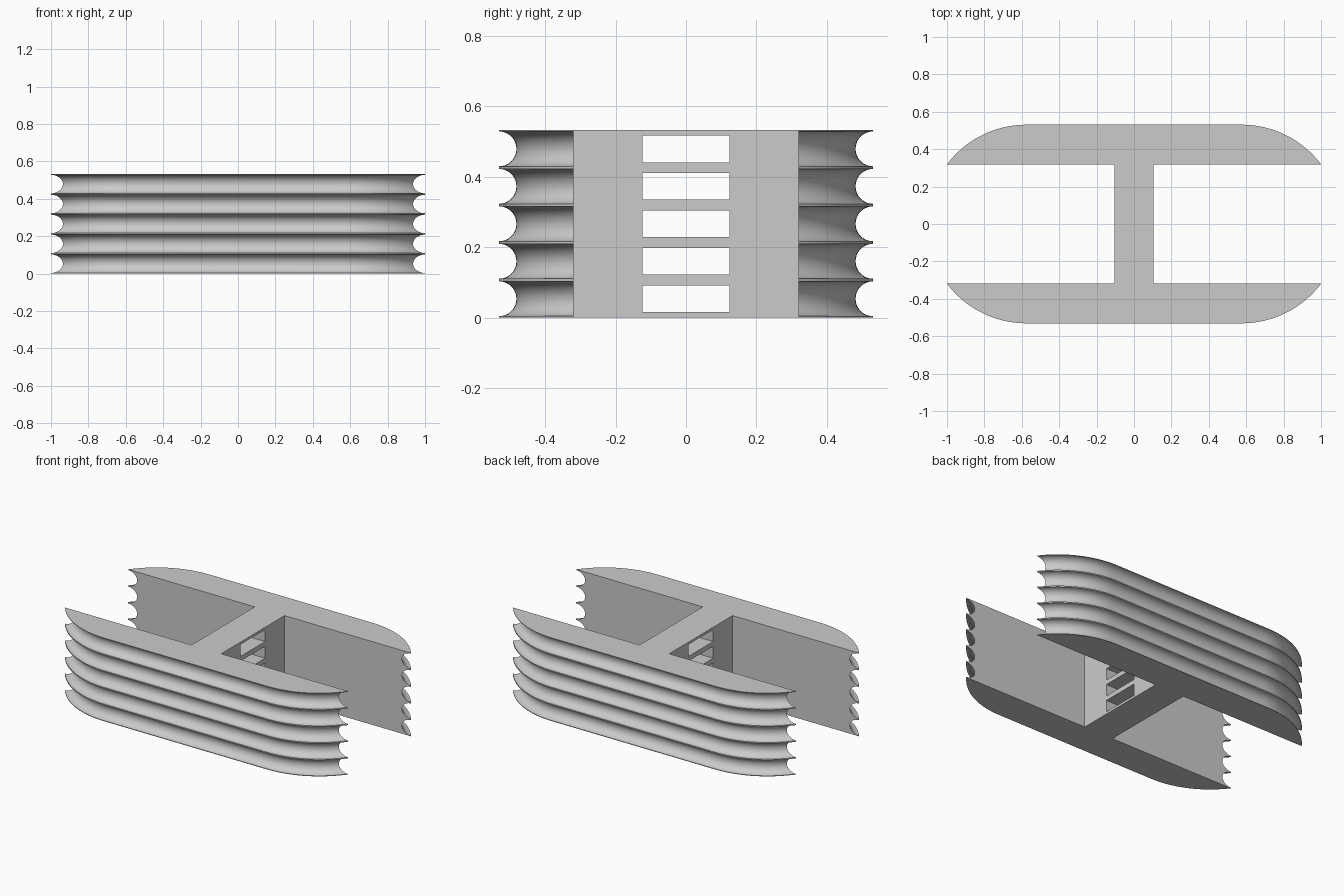
import bpy, bmesh
from math import pi, sin, cos, asin, sqrt, radians

if "Cube" in bpy.data.objects:
    bpy.data.objects.remove(bpy.data.objects["Cube"], do_unlink=True)

GROOVES = 5
HEIGHT = 0.532
PITCH = HEIGHT / GROOVES
GROOVE_R = 0.0495
OUTER_R = 0.531          # radius of the rounded ends in plan
INNER_Y = 0.319          # flat inner wall of each rail
END_X = 1 - sqrt(OUTER_R ** 2 - INNER_Y ** 2)
WEB_X = 0.105
SLOT_Y = 0.124
SLOT_H = 0.076

grey = bpy.data.materials.new("light grey")
grey.use_nodes = True
colour = (0.6, 0.6, 0.6, 1)
grey.diffuse_color = colour
grey.node_tree.nodes["Principled BSDF"].inputs["Base Color"].default_value = colour


def make_object(name, bm):
    bmesh.ops.recalc_face_normals(bm, faces=bm.faces)
    mesh = bpy.data.meshes.new(name)
    bm.to_mesh(mesh)
    bm.free()
    mesh.materials.append(grey)
    obj = bpy.data.objects.new(name, mesh)
    bpy.context.collection.objects.link(obj)
    return obj


def plan_outline(radius, steps=20):
    """Rounded-end outline, trimmed by the flat inner wall."""
    start = asin(INNER_Y / radius)
    half = []
    for i in range(steps + 1):
        a = start + (pi / 2 - start) * i / steps
        half.append((END_X + radius * cos(a), radius * sin(a)))
    return half + [(-x, y) for x, y in reversed(half)]


def groove_profile(steps=20):
    """Height and radius pairs up the scalloped side."""
    levels = [(0, OUTER_R)]
    for g in range(GROOVES):
        for i in range(steps + 1):
            a = pi * i / steps
            z = (g + 0.5) * PITCH - GROOVE_R * cos(a)
            levels.append((z, OUTER_R - GROOVE_R * sin(a)))
    return levels + [(HEIGHT, OUTER_R)]


def make_rail(name, side):
    bm = bmesh.new()
    rings = [[bm.verts.new((x, side * y, z)) for x, y in plan_outline(r)]
             for z, r in groove_profile()]
    n = len(rings[0])
    for low, high in zip(rings, rings[1:]):
        for i in range(n):
            j = (i + 1) % n
            bm.faces.new((low[i], low[j], high[j], high[i]))
    bm.faces.new(rings[0])
    bm.faces.new(rings[-1])
    return make_object(name, bm)


# Two grooved rails
rails = [make_rail("front_rail", -1), make_rail("back_rail", 1)]

# Cross web with a column of rectangular slots
bm = bmesh.new()
ys = [-INNER_Y, -SLOT_Y, SLOT_Y, INNER_Y]
zs = [0]
for g in range(GROOVES):
    mid = (g + 0.5) * PITCH
    zs += [mid - SLOT_H / 2, mid + SLOT_H / 2]
zs.append(HEIGHT)
grid = [[bm.verts.new((-WEB_X, y, z)) for y in ys] for z in zs]
for k in range(len(zs) - 1):
    for j in range(len(ys) - 1):
        if j == 1 and k % 2 == 1:
            continue
        bm.faces.new((grid[k][j], grid[k][j + 1], grid[k + 1][j + 1], grid[k + 1][j]))
sheet = bm.faces[:]
result = bmesh.ops.extrude_face_region(bm, geom=sheet, use_keep_orig=True)
moved = [v for v in result["geom"] if isinstance(v, bmesh.types.BMVert)]
bmesh.ops.translate(bm, verts=moved, vec=(2 * WEB_X, 0, 0))
make_object("slotted_web", bm)

# Smooth grooves, sharp ridges
bpy.ops.object.select_all(action="DESELECT")
for rail in rails:
    rail.select_set(True)
bpy.context.view_layer.objects.active = rails[0]
bpy.ops.object.shade_smooth_by_angle(angle=radians(30))
